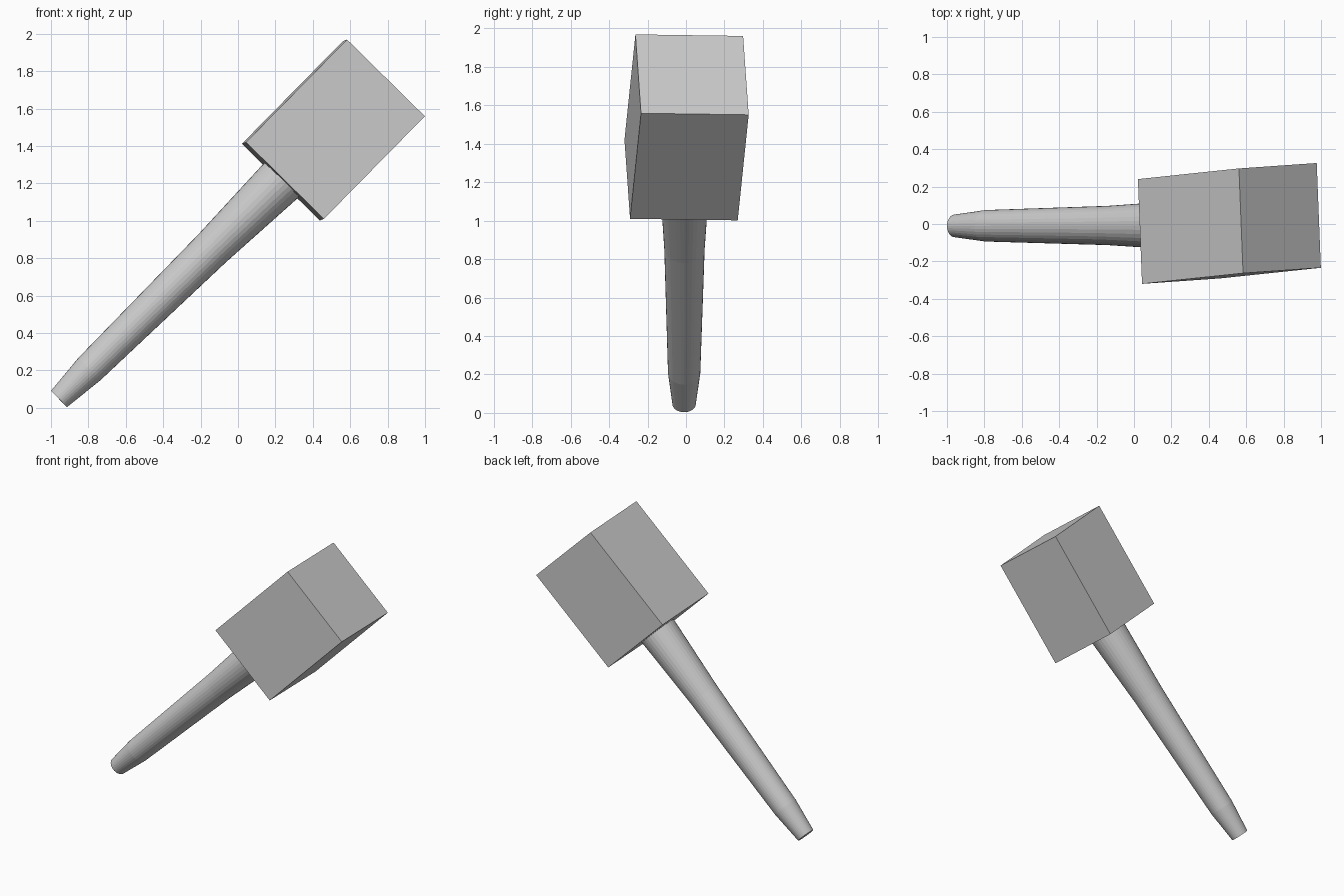
import bpy, bmesh
from mathutils import Vector, Matrix
from math import cos, sin, tau

if "Cube" in bpy.data.objects:
    bpy.data.objects.remove(bpy.data.objects["Cube"])


def finish(name, bm):
    bmesh.ops.recalc_face_normals(bm, faces=bm.faces[:])
    mesh = bpy.data.meshes.new(name)
    bm.to_mesh(mesh)
    bm.free()
    obj = bpy.data.objects.new(name, mesh)
    bpy.context.collection.objects.link(obj)
    return obj


# Head: a slightly skewed block given by its centre and three edge vectors
centre = Vector((0.51, 0.003, 1.485))
length = Vector((0.54, 0.057, 0.549))
height = Vector((0.416, 0.029, -0.41))
depth = Vector((-0.022, 0.56, -0.008))
basis = Matrix((length, height, depth)).transposed().to_4x4()
bm = bmesh.new()
bmesh.ops.create_cube(bm, size=1, matrix=Matrix.Translation(centre) @ basis)
finish("hammer_head", bm)

# Handle: tapered round shaft, rings given as (fraction along axis, radius)
SIDES = 32
start, end = Vector((-0.957, -0.010, 0.047)), Vector((0.23, -0.007, 1.215))
axis = (end - start).normalized()
side = axis.cross(Vector((0, 1, 0))).normalized()
other = axis.cross(side)
bm = bmesh.new()
rings = []
for t, radius in [(0, 0.061), (0.137, 0.084), (0.69, 0.105), (1.01, 0.131)]:
    c = start.lerp(end, t)
    rings.append([bm.verts.new(c + radius * (cos(tau * i / SIDES) * side
                                             + sin(tau * i / SIDES) * other))
                  for i in range(SIDES)])
for a, b in zip(rings, rings[1:]):
    for i in range(SIDES):
        j = (i + 1) % SIDES
        bm.faces.new((a[i], a[j], b[j], b[i]))
bm.faces.new(rings[0])
bm.faces.new(rings[-1])
finish("hammer_handle", bm)
